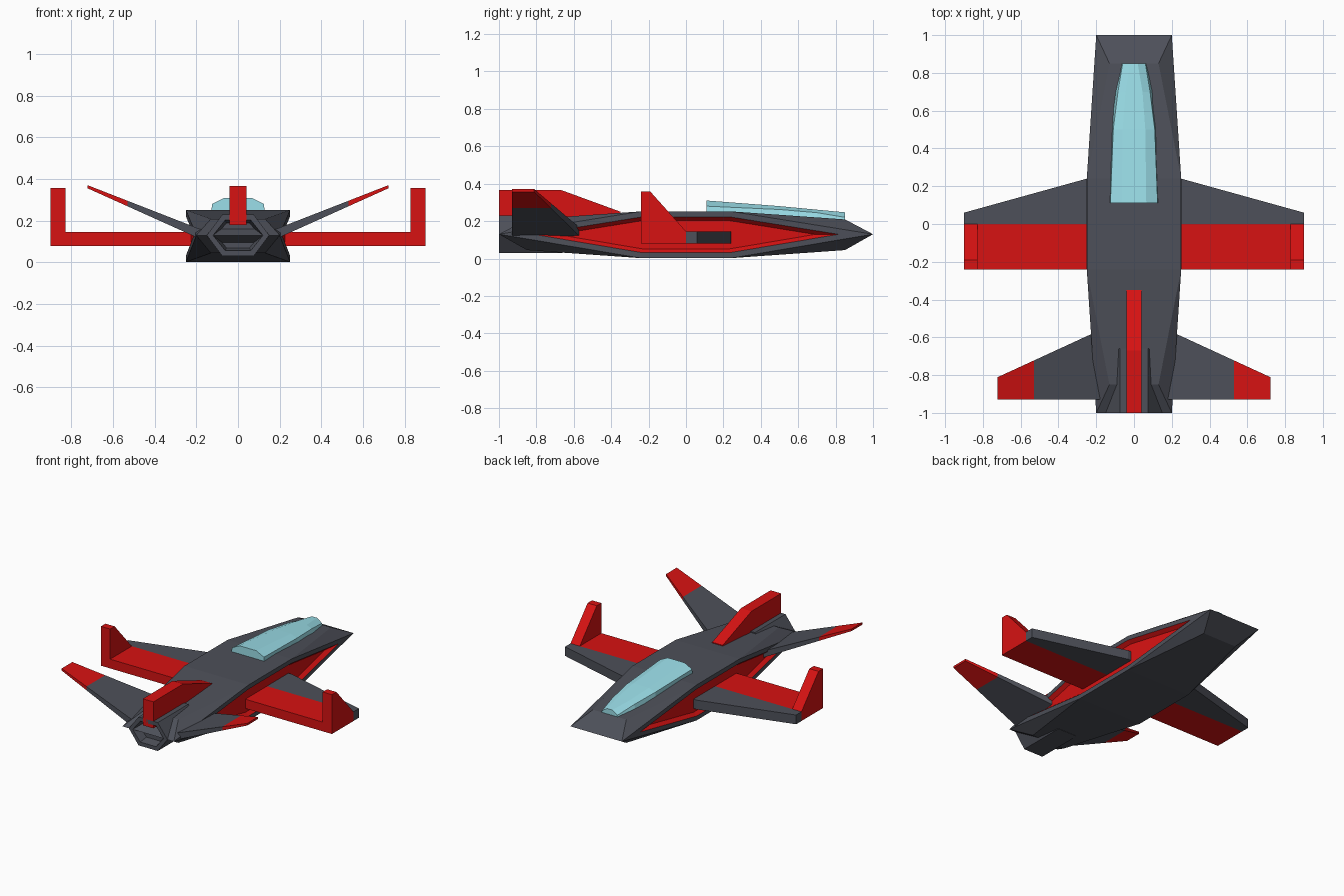
import bpy, bmesh
from mathutils import Vector

if "Cube" in bpy.data.objects:
    bpy.data.objects.remove(bpy.data.objects["Cube"])


def material(name, rgb):
    m = bpy.data.materials.new(name)
    m.diffuse_color = (*rgb, 1)
    m.use_nodes = True
    m.node_tree.nodes["Principled BSDF"].inputs["Base Color"].default_value = m.diffuse_color
    return m


GREY = material("dark_grey", (0.075, 0.08, 0.10))
RED = material("red", (0.68, 0.006, 0.006))
GLASS = material("glass", (0.33, 0.74, 0.82))


def finish(name, bm, mats, mirror=False):
    bmesh.ops.recalc_face_normals(bm, faces=bm.faces)
    me = bpy.data.meshes.new(name)
    bm.to_mesh(me)
    bm.free()
    for m in mats:
        me.materials.append(m)
    ob = bpy.data.objects.new(name, me)
    bpy.context.collection.objects.link(ob)
    if mirror:
        ob.modifiers.new("mirror", "MIRROR")
    return ob


def hull(points):
    bm = bmesh.new()
    for p in points:
        bm.verts.new(p)
    bmesh.ops.convex_hull(bm, input=bm.verts)
    bmesh.ops.dissolve_limit(bm, angle_limit=0.01, verts=bm.verts, edges=bm.edges)
    return bm


def slab(profile, x0, x1):
    """Convex (y, z) side profile extruded from x0 to x1."""
    return hull([(x, y, z) for x in (x0, x1) for y, z in profile])


# Fuselage: wedge-ended hull with recessed red side panels
pts = []
for s in (-1, 1):
    for e in (-1, 1):
        pts.append((0.2 * s, e, 0.13))
        for t in (-1, 1):
            pts.append((0.13 * s, 0.85 * e, 0.127 + 0.082 * t))
            pts.append((0.25 * s, 0.24 * e, 0.127 + 0.125 * t))
bm = hull(pts)
bm.normal_update()
for s in (-1, 1):
    side = [f for f in bm.faces if f.normal.x * s > 0.9]
    bmesh.ops.inset_region(bm, faces=side, thickness=0.03, use_even_offset=True)
    rim = bmesh.ops.inset_region(bm, faces=side, thickness=0.02, depth=-0.025,
                                 use_even_offset=True)["faces"]
    for f in side + rim:
        f.material_index = 1
finish("fuselage", bm, [GREY, RED])

# Canopy: faceted loft (y, base half width, shoulder half width and z, top half width and z)
bm = bmesh.new()
rings = []
for y, b, w, sz, t, tz in [(0.11, 0.13, 0.125, 0.28, 0.065, 0.31),
                           (0.50, 0.12, 0.11, 0.262, 0.06, 0.28),
                           (0.70, 0.105, 0.085, 0.245, 0.045, 0.261),
                           (0.85, 0.065, 0.06, 0.22, 0.02, 0.247)]:
    half = [(b, 0.2), (w, sz), (t, tz)]
    ring = half + [(-x, z) for x, z in reversed(half)]
    rings.append([bm.verts.new((x, y, z)) for x, z in ring])
for a, b in zip(rings, rings[1:]):
    for i in range(6):
        bm.faces.new((a[i], a[(i + 1) % 6], b[(i + 1) % 6], b[i]))
bm.faces.new(rings[0])
bm.faces.new(rings[-1])
finish("canopy", bm, [GLASS])

# Main wings: red rear box, grey swept leading part, red tip fin
Z0, Z1 = 0.08, 0.145
finish("wing_rear", slab([(-0.24, Z0), (0, Z0), (0, Z1), (-0.24, Z1)], 0.2, 0.9), [RED], True)
finish("wing_front", hull([(x, y, z) for z in (Z0, Z1) for x, y in
                           [(0.2, 0), (0.9, 0), (0.9, 0.06), (0.25, 0.24), (0.2, 0.24)]]),
       [GREY], True)
finish("wing_tip_fin", slab([(-0.24, Z0), (0, Z0), (0, Z1), (-0.19, 0.357), (-0.24, 0.357)],
                            0.828, 0.9), [RED], True)


# Raised tail wings: tapered grey panel with red tip
def tail_section(x):
    f = (x - 0.22) / 0.5
    lead, low, high = -0.58 - 0.23 * f, 0.13 + 0.225 * f, 0.175 + 0.195 * f
    return [(x, y, z) for y in (lead, -0.93) for z in (low, high)]


finish("tail_wing", hull(tail_section(0.17) + tail_section(0.53)), [GREY], True)
finish("tail_wing_tip", hull(tail_section(0.53) + tail_section(0.723)), [RED], True)

# Centre fin
finish("centre_fin", slab([(-1, 0.18), (-0.35, 0.22), (-0.35, 0.25), (-0.67, 0.367),
                           (-1, 0.367)], -0.041, 0.041), [RED])

# Engine: hexagonal prism with a recessed nozzle
hexagon = [(0.15, 0), (0.075, 0.1), (-0.075, 0.1), (-0.15, 0), (-0.075, -0.1), (0.075, -0.1)]
bm = hull([(x, y, 0.13 + z) for y in (-1, -0.66) for x, z in hexagon])
bm.normal_update()
back = [f for f in bm.faces if f.normal.y < -0.9]
bmesh.ops.inset_region(bm, faces=back, thickness=0.03)
bmesh.ops.inset_region(bm, faces=back, thickness=0.015, depth=-0.06)
finish("engine", bm, [GREY])
